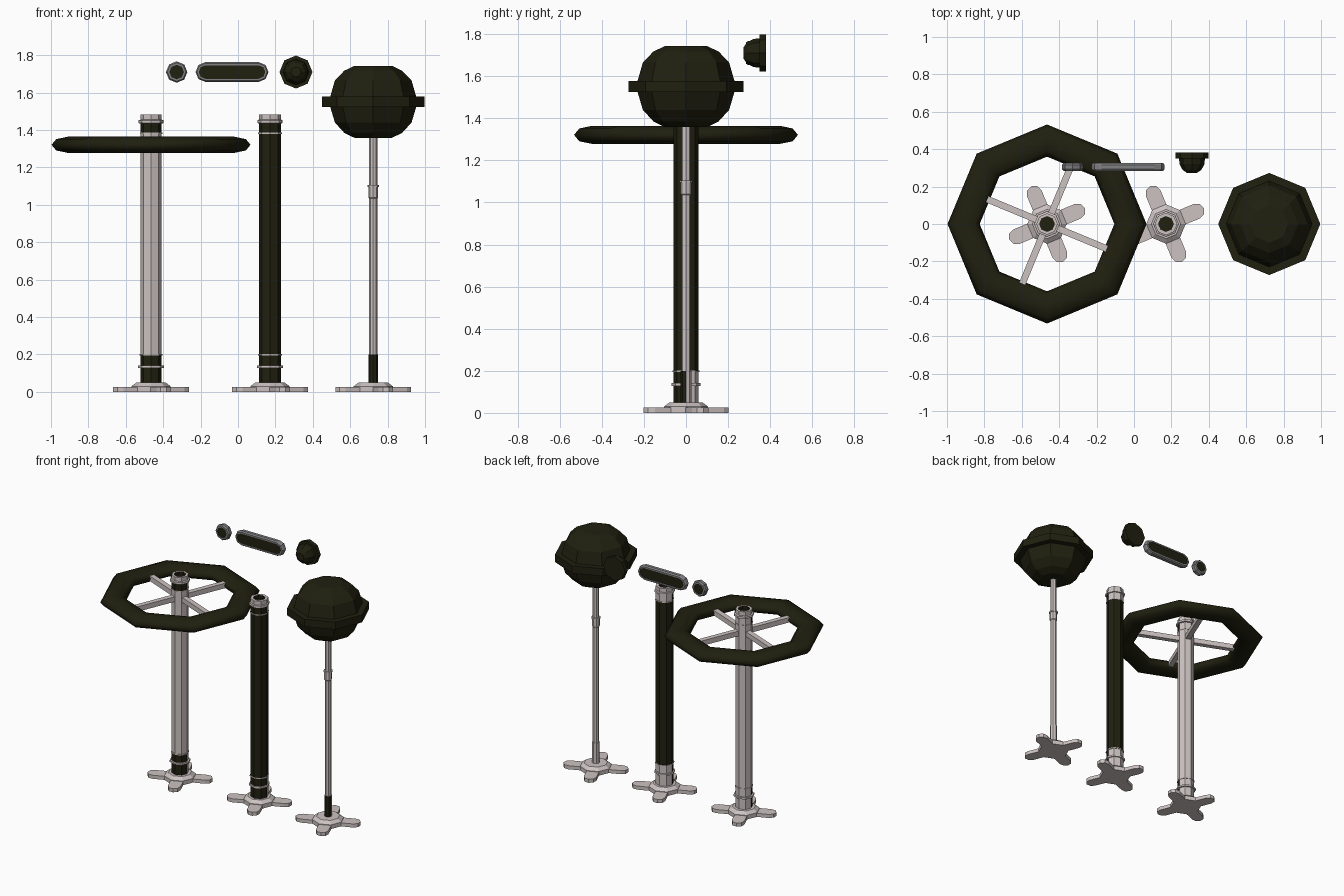
import bpy
from math import sin, cos, pi, radians
from mathutils import Matrix

if "Cube" in bpy.data.objects:
    bpy.data.objects.remove(bpy.data.objects["Cube"])


def material(name, rgb):
    m = bpy.data.materials.new(name)
    m.diffuse_color = (*rgb, 1)
    m.use_nodes = True
    m.node_tree.nodes["Principled BSDF"].inputs["Base Color"].default_value = m.diffuse_color
    return m


MATS = [material("pale_metal", (0.60, 0.54, 0.53)),
        material("dark_olive", (0.014, 0.014, 0.005)),
        material("grey_rim", (0.22, 0.22, 0.23))]
PALE, DARK, GREY, FRONT = 0, 1, 2, 3   # FRONT: dark on the front half, pale behind


def circle(r, n=8):
    return [(r * cos(2 * pi * i / n), r * sin(2 * pi * i / n)) for i in range(n)]


def capsule(half, r):
    pts = []
    for side, start in ((1, -90), (-1, 90)):
        for i in range(5):
            a = radians(start + 45 * i)
            pts.append((side * half + r * cos(a), r * sin(a)))
    return pts


def loft(name, loops, mats, caps, matrix):
    """Skin (outline, z) loops; one material per band, two for the end caps."""
    n = len(loops[0][0])
    verts = [(x, y, z) for pts, z in loops for x, y in pts]
    faces, idx = [list(range(n))[::-1]], [caps[0]]
    for k, m in enumerate(mats):
        for i in range(n):
            j = (i + 1) % n
            faces.append([k * n + i, k * n + j, (k + 1) * n + j, (k + 1) * n + i])
            idx.append((DARK if i >= n // 2 else PALE) if m == FRONT else m)
    top = (len(loops) - 1) * n
    faces.append(list(range(top, top + n)))
    idx.append(caps[1])
    return make(name, verts, faces, idx, matrix)


def make(name, verts, faces, idx, matrix):
    me = bpy.data.meshes.new(name)
    me.from_pydata(verts, [], faces)
    for m in MATS:
        me.materials.append(m)
    for p, i in zip(me.polygons, idx):
        p.material_index = i
    me.transform(matrix)
    ob = bpy.data.objects.new(name, me)
    bpy.context.collection.objects.link(ob)
    return ob


def lathe(name, profile, mats, caps, matrix):
    return loft(name, [(circle(r), z) for r, z in profile], mats, caps, matrix)


def at(x, y=0, z=0):
    return Matrix.Translation((x, y, z))


def post(name, x, steps, caps=(PALE, PALE)):
    """steps: (radius, z, material of the band leading up to this loop)."""
    lathe(name, [(r, z) for r, z, _ in steps], [m for _, _, m in steps[1:]], caps, at(x))


XL, XM, XR = -0.465, 0.171, 0.723

# Feet: stepped hub with four rounded arms
for label, x in (("left", XL), ("middle", XM), ("right", XR)):
    lathe(label + "_hub", [(0.105, 0), (0.105, 0.03), (0.078, 0.05)],
          [PALE, PALE], (PALE, PALE), at(x))
    for k in range(4):
        arm = [(px, py) for px, py in capsule(0.06, 0.042)]
        turn = Matrix.Rotation(radians(22.5 + 90 * k), 4, 'Z')
        loft(f"{label}_foot_arm_{k + 1}", [(arm, 0), (arm, 0.026)], [PALE], (PALE, PALE),
             at(x) @ turn @ at(0.117))

# Thick posts with collars and an open top
for label, x, shaft, neck in (("left", XL, PALE, FRONT), ("middle", XM, DARK, FRONT)):
    r = 0.057 if label == "left" else 0.06
    post(label + "_post", x, [
        (r, 0.05, 0), (r, 0.128, FRONT), (0.069, 0.128, PALE), (0.069, 0.141, PALE),
        (r, 0.141, PALE), (r, 0.195, FRONT), (r + 0.004, 0.195, PALE),
        (r + 0.004, 0.202, PALE), (r, 0.202, PALE), (r, 1.38, shaft),
        (r + 0.003, 1.38, PALE), (r + 0.003, 1.386, PALE), (r, 1.386, PALE),
        (r, 1.435, neck), (0.068, 1.437, PALE), (0.068, 1.452, PALE), (r, 1.455, PALE),
        (r, 1.483, PALE), (0.04, 1.483, PALE), (0.04, 1.46, DARK)], (PALE, DARK))

# Thin pole under the globe
post("globe_pole", XR, [
    (0.025, 0.05, 0), (0.025, 0.2, FRONT), (0.022, 0.2, PALE), (0.022, 1.035, PALE),
    (0.026, 1.04, PALE), (0.026, 1.095, PALE), (0.031, 1.095, PALE), (0.031, 1.105, PALE),
    (0.022, 1.105, PALE), (0.022, 1.40, PALE)])

# Ring around the left post: octagonal sweep of a flat oval section
n = 8
rv, rf = [], []
for i in range(n):
    a = 2 * pi * i / n
    for j in range(n):
        b = 2 * pi * j / n
        d = 0.446 + 0.086 * cos(b)
        rv.append((d * cos(a), d * sin(a), 0.043 * sin(b)))
        i2, j2 = (i + 1) % n, (j + 1) % n
        rf.append([i * n + j, i2 * n + j, i2 * n + j2, i * n + j2])
ring = make("wheel_ring", rv, rf, [DARK] * len(rf), at(XL, 0, 1.321))
for p in ring.data.polygons:
    p.use_smooth = True

# Spokes
bar = [(0.04, -0.018), (0.385, -0.018), (0.385, 0.018), (0.04, 0.018)]
for k in range(4):
    turn = Matrix.Rotation(radians(67.5 + 90 * k), 4, 'Z')
    loft(f"wheel_spoke_{k + 1}", [(bar, -0.018), (bar, 0.018)], [PALE], (PALE, PALE),
         at(XL, 0, 1.321) @ turn)

# Globe with its belt
globe = [(0.10, 1.358), (0.155, 1.385), (0.205, 1.44), (0.23, 1.524), (0.273, 1.524),
         (0.273, 1.578), (0.23, 1.578), (0.205, 1.665), (0.155, 1.717), (0.10, 1.743)]
lathe("globe", globe, [DARK] * 9, (DARK, DARK), at(XR))

# Small wall pieces, built upright and turned to face the front
face_front = Matrix.Rotation(pi / 2, 4, 'X')


def plate(name, shape, x):
    """Grey rim with a slightly sunken dark panel on both sides."""
    loops = [(0.036, 0.004), (0.036, 0), (0.046, 0), (0.053, 0.010),
             (0.053, 0.032), (0.046, 0.042), (0.036, 0.042), (0.036, 0.038)]
    loft(name, [(shape(r), z) for r, z in loops], [GREY] * 7, (DARK, DARK),
         at(x, 0.326, 1.71) @ face_front)


plate("small_disc", lambda r: circle(r * 1.08), -0.328)
plate("long_panel", lambda r: capsule(0.142, r), -0.032)

lathe("dome_knob", [(0.088, 0), (0.088, 0.032), (0.069, 0.032), (0.067, 0.06),
                    (0.05, 0.092), (0.028, 0.107)],
      [DARK] * 5, (DARK, DARK), at(0.31, 0.381, 1.71) @ face_front)
